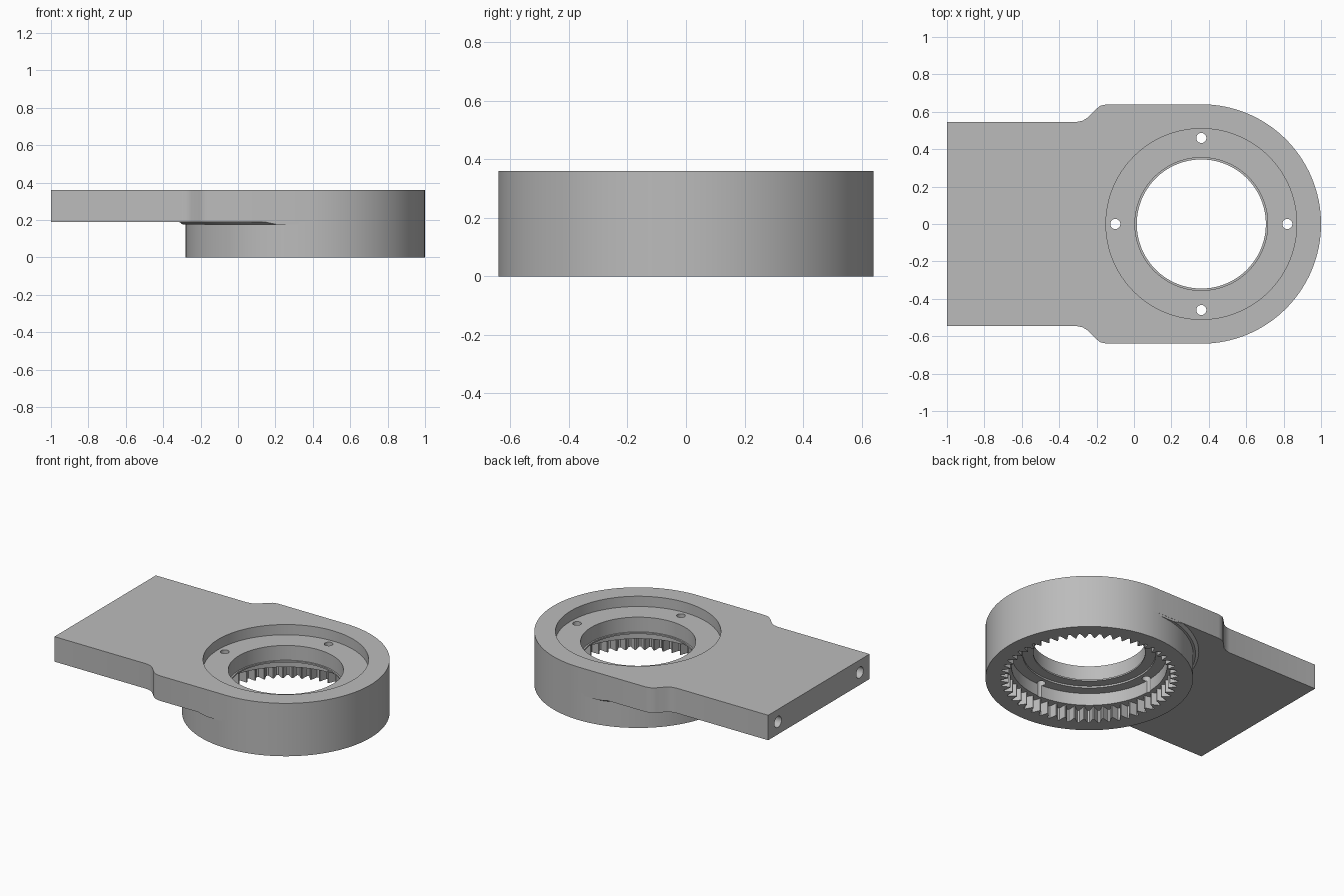
import bpy, bmesh
from math import sin, cos, pi

CX = 0.36          # centre of the gear housing
SEG = 128

if "Cube" in bpy.data.objects:
    bpy.data.objects.remove(bpy.data.objects["Cube"], do_unlink=True)

grey = bpy.data.materials.new("machined grey")
grey.use_nodes = True
grey.diffuse_color = (0.5, 0.5, 0.5, 1)
grey.node_tree.nodes["Principled BSDF"].inputs["Base Color"].default_value = (0.5, 0.5, 0.5, 1)


def finish(name, bm):
    bmesh.ops.recalc_face_normals(bm, faces=bm.faces)
    mesh = bpy.data.meshes.new(name)
    bm.to_mesh(mesh)
    bm.free()
    mesh.materials.append(grey)
    obj = bpy.data.objects.new(name, mesh)
    bpy.context.collection.objects.link(obj)
    return obj


def prism(name, outline, z0, z1):
    """Extrude a flat outline from z0 to z1."""
    bm = bmesh.new()
    face = bm.faces.new([bm.verts.new((x, y, z0)) for x, y in outline])
    new = bmesh.ops.extrude_face_region(bm, geom=[face])["geom"]
    verts = [g for g in new if isinstance(g, bmesh.types.BMVert)]
    bmesh.ops.translate(bm, verts=verts, vec=(0, 0, z1 - z0))
    return finish(name, bm)


def circle(r, x=CX, y=0.0, n=SEG):
    return [(x + r * cos(2 * pi * i / n), y + r * sin(2 * pi * i / n)) for i in range(n)]


def lathe(name, profile):
    """Revolve a closed (radius, z) profile about the housing axis."""
    bm = bmesh.new()
    rings = [[bm.verts.new((x, y, z)) for x, y in circle(r)] for r, z in profile]
    for a, b in zip(rings, rings[1:] + rings[:1]):
        for i in range(SEG):
            j = (i + 1) % SEG
            bm.faces.new((a[i], a[j], b[j], b[i]))
    return finish(name, bm)


def boolean(obj, cutter, operation="DIFFERENCE"):
    mod = obj.modifiers.new("cut", "BOOLEAN")
    mod.operation = operation
    mod.solver = "EXACT"
    mod.object = cutter
    bpy.context.view_layer.objects.active = obj
    bpy.ops.object.modifier_apply(modifier=mod.name)
    bpy.data.objects.remove(cutter, do_unlink=True)


# Mounting plate: narrow tongue, curved shoulders and round end
side = [(-1, 0.545), (-0.31, 0.545), (-0.275, 0.552), (-0.25, 0.567),
        (-0.205, 0.613), (-0.18, 0.632), (-0.145, 0.64)]
half = SEG // 2
arc = [(CX + 0.64 * sin(pi * i / half), 0.64 * cos(pi * i / half)) for i in range(half + 1)]
plate = prism("mounting_plate", side + arc + [(x, -y) for x, y in reversed(side)], 0.19, 0.36)
boolean(plate, prism("recess_cutter", circle(0.51), 0.29, 0.5))
boolean(plate, prism("bore_cutter", circle(0.355), 0.1, 0.5))

# Gear housing with stepped cavity and a thin lip under the bore
housing = lathe("gear_housing", [(0.64, 0), (0.64, 0.19), (0.345, 0.19), (0.345, 0.18),
                                 (0.41, 0.18), (0.41, 0.168), (0.48, 0.168), (0.48, 0)])

# Internal gear teeth
TEETH = 54
gear = []
for t in range(TEETH):
    for offset, r in ((0, 0.5), (0.12, 0.5), (0.46, 0.547), (0.66, 0.547)):
        a = 2 * pi * (t + offset) / TEETH
        gear.append((CX + r * cos(a), r * sin(a)))
boolean(housing, prism("teeth_cutter", gear, -0.1, 0.085))

# Four screw holes through plate and housing
for k in range(4):
    x, y = CX + 0.46 * cos(k * pi / 2), 0.46 * sin(k * pi / 2)
    for part in (plate, housing):
        boolean(part, prism("screw_cutter", circle(0.027, x, y, 32), -0.1, 0.5))

# Two holes drilled into the end of the tongue
for y in (-0.44, 0.44):
    drill = prism("drill_cutter", circle(0.038, 0, 0, 32), -0.5, 0.5)
    drill.rotation_euler = (0, pi / 2, 0)
    drill.location = (-1, y, 0.275)
    bpy.context.view_layer.update()
    boolean(plate, drill)

# Tapered collar under the plate, trimmed to the plate sides
collar = lathe("clearance_collar", [(0.63, 0.175), (0.655, 0.175), (0.675, 0.19), (0.63, 0.19)])
trim = [(-0.6, -0.639), (CX, -0.639), (CX, 0.639), (-0.6, 0.639)]
boolean(collar, prism("trim_box", trim, 0.1, 0.3), "INTERSECT")

# Smooth curved walls, keep machined edges crisp
for obj in (plate, housing, collar):
    bpy.ops.object.select_all(action="DESELECT")
    obj.select_set(True)
    bpy.context.view_layer.objects.active = obj
    bpy.ops.object.shade_smooth_by_angle(angle=pi / 7)
